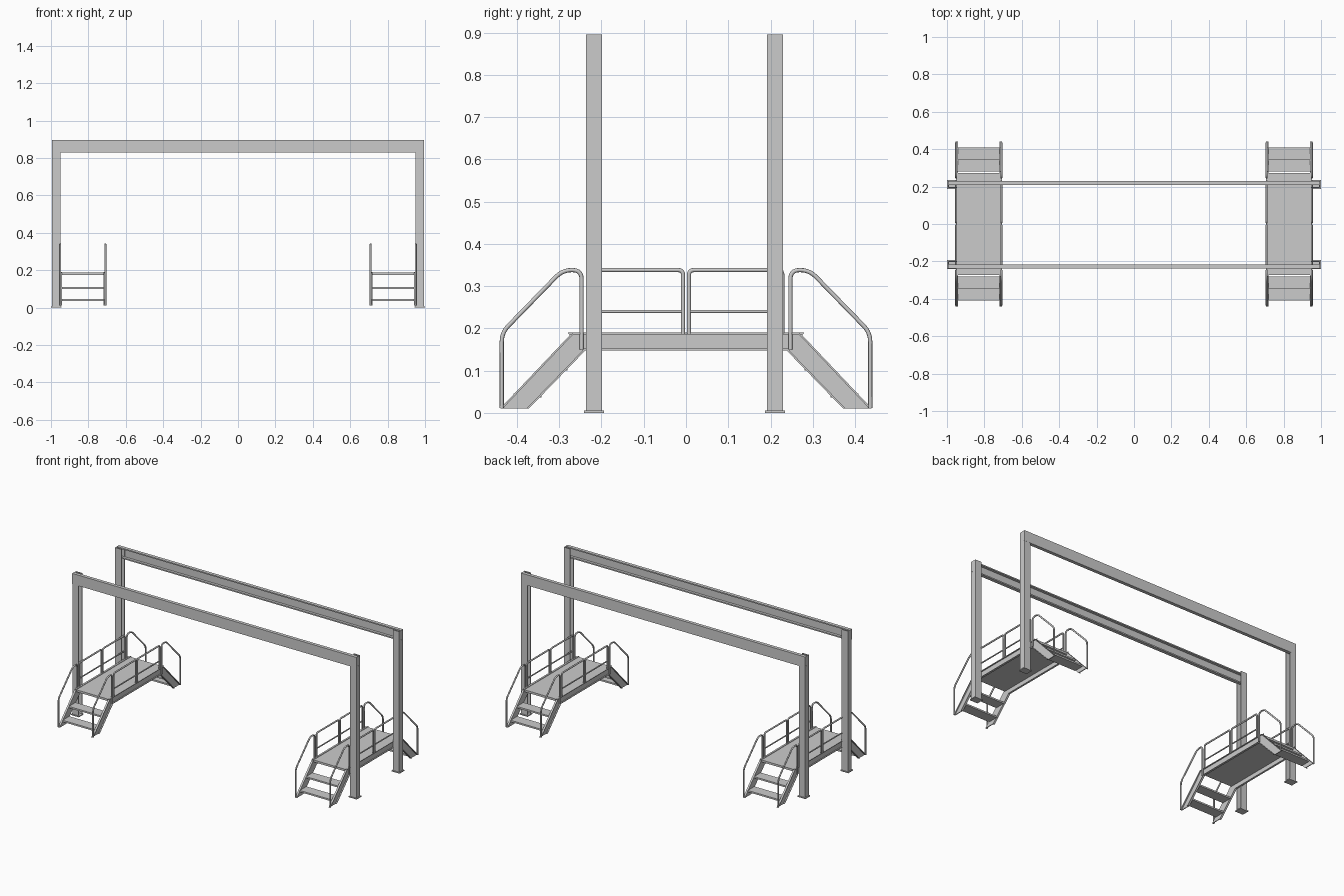
import bpy, bmesh, math
from mathutils import Vector

if "Cube" in bpy.data.objects:
    bpy.data.objects.remove(bpy.data.objects["Cube"])


def prism(name, pts, axis, a, b):
    """Extrude a 2D profile along axis (x: pts are y,z / y: x,z / z: x,y) from a to b."""
    def at(p, t):
        return {'x': (t, p[0], p[1]), 'y': (p[0], t, p[1]), 'z': (p[0], p[1], t)}[axis]
    bm = bmesh.new()
    lo = [bm.verts.new(at(p, a)) for p in pts]
    hi = [bm.verts.new(at(p, b)) for p in pts]
    n = len(pts)
    bm.faces.new(lo)
    bm.faces.new(hi)
    for i in range(n):
        j = (i + 1) % n
        bm.faces.new((lo[i], lo[j], hi[j], hi[i]))
    bmesh.ops.recalc_face_normals(bm, faces=bm.faces)
    me = bpy.data.meshes.new(name)
    bm.to_mesh(me)
    bm.free()
    ob = bpy.data.objects.new(name, me)
    bpy.context.collection.objects.link(ob)
    return ob


def box(name, x, y, z):
    return prism(name, [(x[0], y[0]), (x[1], y[0]), (x[1], y[1]), (x[0], y[1])], 'z', *z)


def tube(name, x, yz, r=0.005, fillet=0.022):
    """Round bar through (y, z) points at constant x, with rounded bends."""
    p = [Vector((x, y, z)) for y, z in yz]
    path = [p[0]]
    for a, b, c in zip(p, p[1:], p[2:]):
        s = b + (a - b).normalized() * fillet
        e = b + (c - b).normalized() * fillet
        for k in range(6):
            t = k / 5
            path.append(s * (1 - t) ** 2 + b * 2 * t * (1 - t) + e * t * t)
    path.append(p[-1])
    cu = bpy.data.curves.new(name, 'CURVE')
    cu.dimensions = '3D'
    cu.bevel_depth = r
    cu.bevel_resolution = 2
    cu.use_fill_caps = True
    sp = cu.splines.new('POLY')
    sp.points.add(len(path) - 1)
    for q, v in zip(sp.points, path):
        q.co = (*v, 1)
    sp.use_smooth = True
    ob = bpy.data.objects.new(name, cu)
    bpy.context.collection.objects.link(ob)


# portal frames: channel posts, base plates, channel beam
for side, yc in (('front', -0.2175), ('back', 0.2105)):
    s = 1 if yc > 0 else -1
    y0, y1 = yc - 0.019, yc + 0.019
    for sx, end in ((-1, 'left'), (1, 'right')):
        xo, xi, xw = sx * 0.994, sx * 0.95, sx * 0.988
        t = 0.005
        prism(f'{side}_{end}_post',
              [(xo, y0), (xo, y1), (xi, y1), (xi, y1 - t), (xw, y1 - t),
               (xw, y0 + t), (xi, y0 + t), (xi, y0)], 'z', 0.006, 0.895)
        xa, xb = sorted((sx * 1.0, sx * 0.944))
        box(f'{side}_{end}_base_plate', (xa, xb), (yc - 0.024, yc + 0.024), (0, 0.006))
    o, w, i = yc + s * 0.0195, yc + s * 0.0145, yc - s * 0.002
    prism(f'{side}_beam',
          [(o, 0.828), (o, 0.8955), (i, 0.8955), (i, 0.888), (w, 0.888),
           (w, 0.836), (i, 0.836), (i, 0.828)], 'x', -0.9945, 0.9945)

# two access platforms, mirrored in x
for sx, end in ((-1, 'left'), (1, 'right')):
    def X(a, b):
        return tuple(sorted((sx * a, sx * b)))

    box(f'{end}_deck', X(0.716, 0.944), (-0.272, 0.272), (0.174, 0.187))

    # xs: side plate, xf: flange reach, xr: handrail line
    for part, xs, xf, xr in (('inner', (0.714, 0.719), (0.707, 0.719), 0.709),
                             ('outer', (0.941, 0.946), (0.941, 0.953), 0.951)):
        tag = f'{end}_{part}'
        # deck edge channel
        prism(tag + '_deck_side', [(-0.245, 0.148), (0.245, 0.148), (0.28, 0.19), (-0.28, 0.19)],
              'x', *X(*xs))
        box(tag + '_deck_top_flange', X(*xf), (-0.27, 0.27), (0.186, 0.19))
        box(tag + '_deck_bottom_flange', X(*xf), (-0.245, 0.245), (0.148, 0.152))

        for sy, face in ((-1, 'front'), (1, 'back')):
            def Y(pts):
                return [(sy * y, z) for y, z in pts]
            nm = f'{tag}_{face}'
            # sloping stair stringer with edge flanges
            prism(nm + '_stringer', Y([(0.44, 0.01), (0.372, 0.01), (0.238, 0.148), (0.25, 0.187),
                                       (0.272, 0.187)]), 'x', *X(*xs))
            prism(nm + '_stringer_top_flange', Y([(0.44, 0.01), (0.434, 0.01), (0.266, 0.187),
                                                  (0.272, 0.187)]), 'x', *X(*xf))
            prism(nm + '_stringer_low_flange', Y([(0.378, 0.01), (0.372, 0.01), (0.238, 0.148),
                                                  (0.244, 0.148)]), 'x', *X(*xf))
            # stair handrail
            tube(nm + '_stair_rail', sx * xr, Y([(0.436, 0.012), (0.436, 0.19), (0.292, 0.338),
                                                 (0.247, 0.338), (0.247, 0.15)]))
            # deck guard rail panel with mid rail
            tube(nm + '_guard_rail', sx * xr, Y([(0.228, 0.188), (0.228, 0.338),
                                                 (0.007, 0.338), (0.007, 0.188)]), fillet=0.012)
            tube(nm + '_mid_rail', sx * xr, Y([(0.228, 0.24), (0.007, 0.24)]), r=0.004)

    # stair treads
    for sy, face in ((-1, 'front'), (1, 'back')):
        for k, (ya, yb, z) in enumerate(((0.342, 0.408, 0.046), (0.28, 0.346, 0.11))):
            box(f'{end}_{face}_tread_{k + 1}', X(0.717, 0.943),
                tuple(sorted((sy * ya, sy * yb))), (z - 0.01, z))
